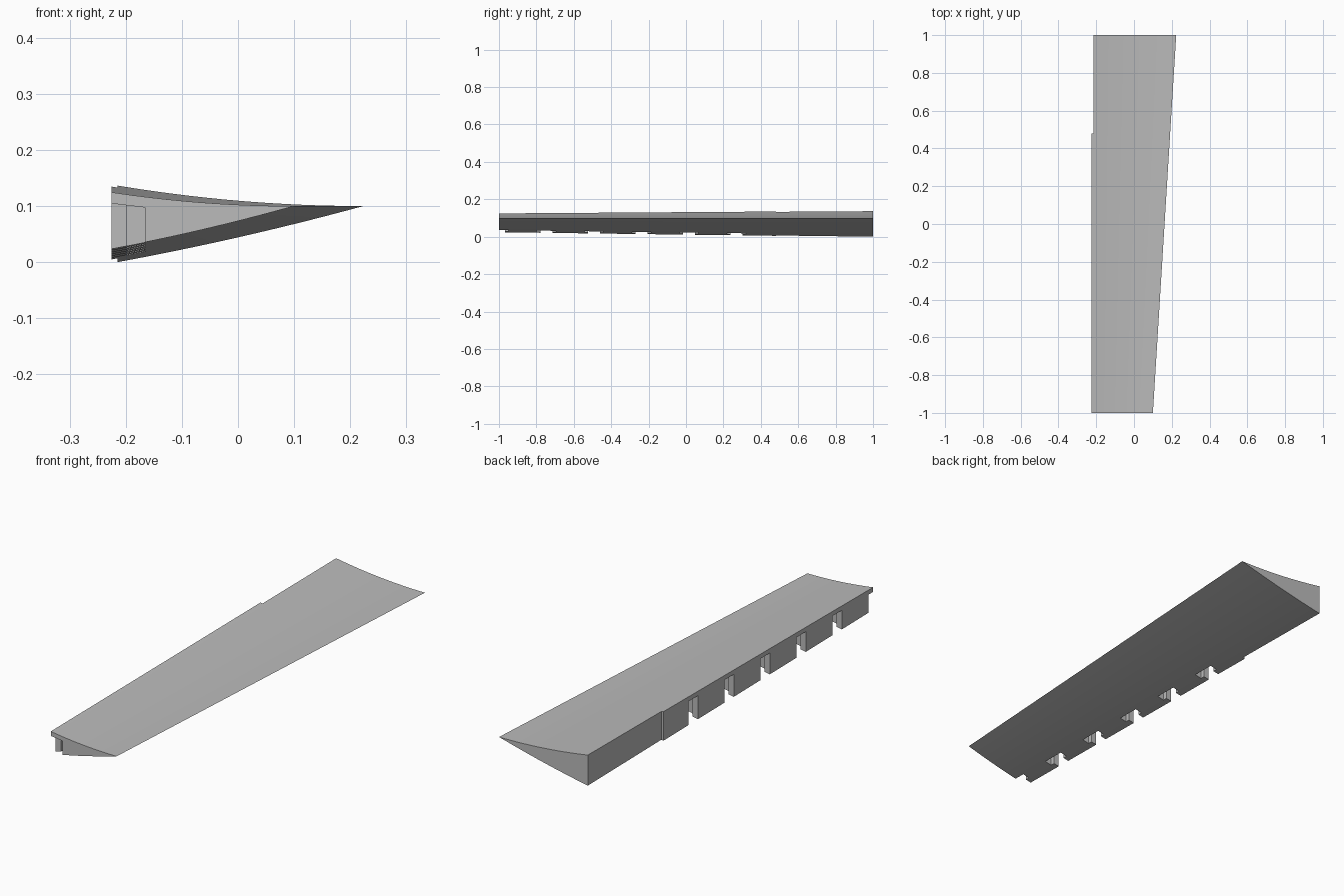
import bpy, bmesh

cube = bpy.data.objects.get("Cube")
if cube:
    bpy.data.objects.remove(cube, do_unlink=True)

REAR, STEP_X, STEP_Y, CHORD_Z = -0.225, -0.215, 0.48, 0.1
SKIN = 0.02          # thickness left above the hinge slots
STEPS = 16           # divisions along the chord
PITCH = 0.254        # spacing of the hinge slots


def mix(a, b, y):
    return a + (b - a) * (y + 1) / 2


def chord(x, y):
    """Fraction of the way from the leading edge back to the rear."""
    nose = mix(0.1, 0.2235, y)
    return (nose - x) / (nose - REAR)


def top_z(x, y):
    return CHORD_Z + mix(0.0245, 0.0382, y) * chord(x, y) ** 2


def bottom_z(x, y):
    t = chord(x, y)
    return CHORD_Z - mix(0.076, 0.1018, y) * t * (1.2 - 0.2 * t)


def make_object(name, bm):
    bmesh.ops.recalc_face_normals(bm, faces=bm.faces)
    mesh = bpy.data.meshes.new(name)
    bm.to_mesh(mesh)
    bm.free()
    obj = bpy.data.objects.new(name, mesh)
    bpy.context.collection.objects.link(obj)
    return obj


def prism(name, outline, z_top, z_bottom=-0.1):
    """Upright solid from a plan outline, with its top height set by z_top."""
    bm = bmesh.new()
    low = [bm.verts.new((x, y, z_bottom)) for x, y in outline]
    high = [bm.verts.new((x, y, z_top(x, y))) for x, y in outline]
    bm.faces.new(low)
    bm.faces.new(high)
    for i in range(len(low)):
        j = (i + 1) % len(low)
        bm.faces.new((low[i], low[j], high[j], high[i]))
    obj = make_object(name, bm)
    obj.hide_render = True
    return obj


# Tapered flap body: wedge section lofted from end to end
bm = bmesh.new()
rings = []
for y in (-1, 1):
    nose = mix(0.1, 0.2235, y)
    xs = [REAR + (nose - REAR) * i / STEPS for i in range(STEPS + 1)]
    upper = [(x, y, top_z(x, y)) for x in xs]
    lower = [(x, y, bottom_z(x, y)) for x in reversed(xs[:-1])]
    rings.append([bm.verts.new(p) for p in upper + lower])
for ring in rings:
    bm.faces.new(ring)
count = len(rings[0])
for i in range(count):
    j = (i + 1) % count
    bm.faces.new((rings[0][i], rings[0][j], rings[1][j], rings[1][i]))
flap = make_object("flap_body", bm)

# Cutters: shallow step in the rear face, then the row of T-shaped hinge slots
cutters = [prism("rear_step_cutter",
                 [(-0.3, STEP_Y), (STEP_X, STEP_Y), (STEP_X, 1.1), (-0.3, 1.1)],
                 lambda x, y: 0.3)]
for k in range(6):
    mid = -1 + PITCH * k
    half = [(-0.3, 0.032), (-0.198, 0.032), (-0.198, 0.052), (-0.166, 0.052)]
    outline = [(x, mid + w) for x, w in half]
    outline += [(x, mid - w) for x, w in reversed(half)]
    cutters.append(prism("hinge_slot_cutter", outline,
                         lambda x, y, m=mid: CHORD_Z - SKIN + 0.004 + mix(0.0245, 0.0382, m)
                         - (x - REAR) * 0.12 - 0.004))

bpy.context.view_layer.objects.active = flap
for cutter in cutters:
    mod = flap.modifiers.new("cut", 'BOOLEAN')
    mod.operation = 'DIFFERENCE'
    mod.solver = 'EXACT'
    mod.object = cutter
    bpy.ops.object.modifier_apply(modifier=mod.name)
for cutter in cutters:
    bpy.data.objects.remove(cutter, do_unlink=True)

# Plain grey finish
grey = bpy.data.materials.new("light_grey")
grey.use_nodes = True
colour = (0.5, 0.5, 0.5, 1)
grey.diffuse_color = colour
grey.node_tree.nodes["Principled BSDF"].inputs["Base Color"].default_value = colour
flap.data.materials.clear()
flap.data.materials.append(grey)
for face in flap.data.polygons:
    face.material_index = 0

bpy.ops.object.select_all(action='DESELECT')
flap.select_set(True)
bpy.ops.object.shade_smooth_by_angle(angle=0.35)
